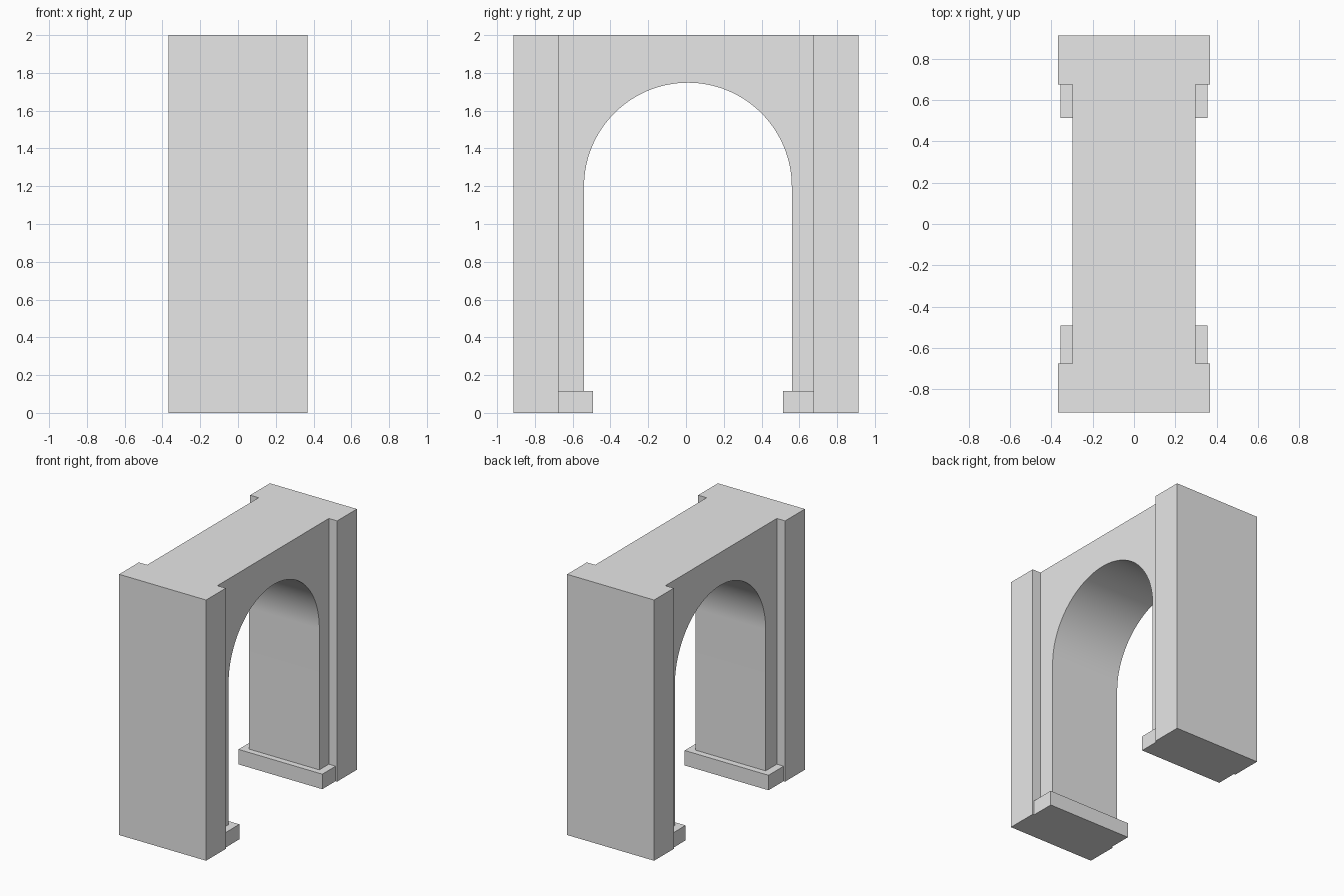
import bpy
import bmesh
import math

cube = bpy.data.objects.get("Cube")
if cube:
    bpy.data.objects.remove(cube, do_unlink=True)

stone = bpy.data.materials.new("plain_grey")
stone.use_nodes = True
grey = (0.8, 0.8, 0.8, 1)
stone.diffuse_color = grey
stone.node_tree.nodes["Principled BSDF"].inputs["Base Color"].default_value = grey


def extrude_profile(name, points, half_width):
    """Extrude a closed (y, z) outline along x, centred on x = 0."""
    bm = bmesh.new()
    face = bm.faces.new([bm.verts.new((-half_width, y, z)) for y, z in points])
    result = bmesh.ops.extrude_face_region(bm, geom=[face])
    moved = [v for v in result["geom"] if isinstance(v, bmesh.types.BMVert)]
    bmesh.ops.translate(bm, verts=moved, vec=(2 * half_width, 0, 0))
    bmesh.ops.recalc_face_normals(bm, faces=bm.faces)
    mesh = bpy.data.meshes.new(name)
    bm.to_mesh(mesh)
    bm.free()
    mesh.materials.append(stone)
    obj = bpy.data.objects.new(name, mesh)
    bpy.context.collection.objects.link(obj)
    return obj


def block(name, y0, y1, height, half_width):
    return extrude_profile(name, [(y0, 0), (y1, 0), (y1, height), (y0, height)], half_width)


HEIGHT = 2.0
PIER_INNER, PIER_OUTER = 0.675, 0.914
ARCH_CENTRE, ARCH_RADIUS, SPRING = 0.01, 0.55, 1.198

# Arched wall: straight jambs below a semicircle
STEPS = 64
arch = [(ARCH_CENTRE - ARCH_RADIUS * math.cos(math.pi * i / STEPS),
         SPRING + ARCH_RADIUS * math.sin(math.pi * i / STEPS)) for i in range(STEPS + 1)]
left, right = ARCH_CENTRE - ARCH_RADIUS, ARCH_CENTRE + ARCH_RADIUS
outline = ([(-PIER_INNER, 0), (left, 0)] + arch +
           [(right, 0), (PIER_INNER, 0), (PIER_INNER, HEIGHT), (-PIER_INNER, HEIGHT)])
wall = extrude_profile("arched_wall", outline, 0.298)

# Smooth soffit with sharp corners
bpy.ops.object.select_all(action="DESELECT")
wall.select_set(True)
bpy.context.view_layer.objects.active = wall
bpy.ops.object.shade_smooth_by_angle(angle=math.radians(30))

# Wide end piers
block("front_pier", -PIER_OUTER, -PIER_INNER, HEIGHT, 0.369)
block("back_pier", PIER_INNER, PIER_OUTER, HEIGHT, 0.369)

# Plinths wrapping the feet of the jambs
block("front_plinth", -PIER_INNER, ARCH_CENTRE - 0.502, 0.115, 0.356)
block("back_plinth", ARCH_CENTRE + 0.504, PIER_INNER, 0.115, 0.356)
